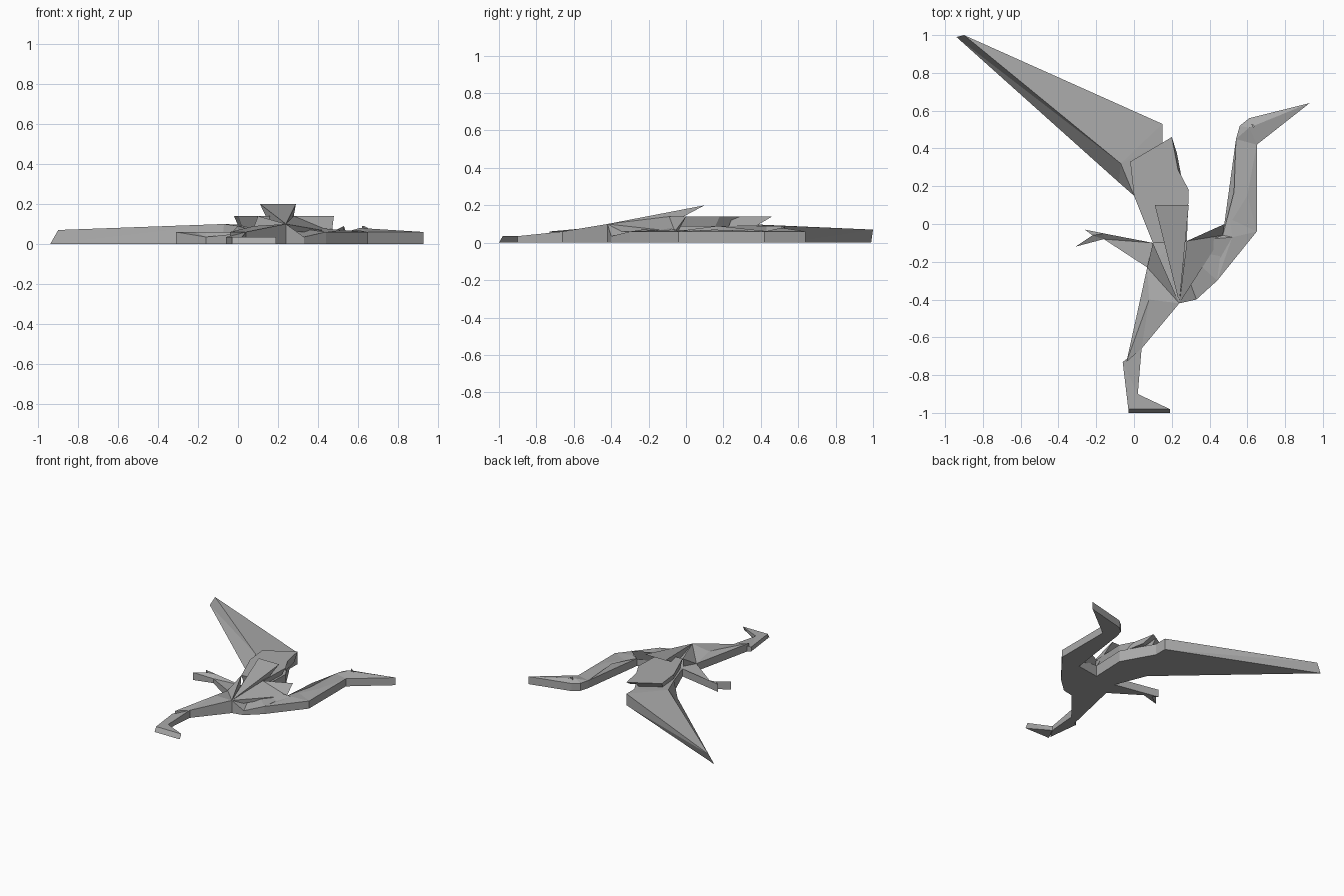
import bpy
import bmesh
from mathutils import Vector

start_cube = bpy.data.objects.get("Cube")
if start_cube:
    bpy.data.objects.remove(start_cube, do_unlink=True)

paper = bpy.data.materials.new("paper_grey")
paper.use_nodes = True
grey = (.4, .4, .4, 1)
paper.diffuse_color = grey
paper.node_tree.nodes["Principled BSDF"].inputs["Base Color"].default_value = grey


def folded_solid(name, upper_points, lower_points, peak=None):
    """Join two outlines with walls; an optional peak fans creases over the top."""
    bm = bmesh.new()
    upper = [bm.verts.new(point) for point in upper_points]
    lower = [bm.verts.new(point) for point in lower_points]
    bm.faces.new(lower[::-1])
    tip = bm.verts.new(peak) if peak else None
    for i, start in enumerate(upper):
        end = upper[i - 1]
        bm.faces.new((lower[i], lower[i - 1], end, start))
        if tip:
            bm.faces.new((start, end, tip))
    if not tip:
        bm.faces.new(upper)
    bmesh.ops.triangulate(bm, faces=bm.faces)
    bmesh.ops.recalc_face_normals(bm, faces=bm.faces)
    mesh = bpy.data.meshes.new(name)
    bm.to_mesh(mesh)
    bm.free()
    mesh.materials.append(paper)
    part = bpy.data.objects.new(name, mesh)
    bpy.context.collection.objects.link(part)


def relief(name, outline, peak=None, flare=None):
    """Slab standing on the ground; flare pushes chosen corners outwards below."""
    flare = flare or {}
    ground = []
    for i, point in enumerate(outline):
        shift = Vector(flare.get(i, (0, 0)))
        ground.append(point.xy + shift)
    folded_solid(name, outline, [point.to_3d() for point in ground], peak)


def flap(name, outline, root, reach, underside):
    """Overhanging fold whose underside draws back towards its root."""
    lower = []
    for point in outline:
        inner = root.lerp(point, reach)
        inner.z = underside
        lower.append(inner)
    folded_solid(name, outline, lower)


def at(x, y, height):
    return Vector((x, y, height))


# Heights of the paper layers
low, mid, high, layer, crest = .035, .06, .09, .14, .2

# Landmarks shared by neighbouring parts
breast = at(.24, -.42, .1)
chest = at(.33, -.4, low)
collar = at(.44, -.3, mid)
neck_bottom = at(.65, -.04, mid)
neck_inner = at(.47, -.06, mid)
loin = at(.28, -.09, high)
flank = at(.29, .18, high)
shoulder = at(.15, .43, high)
elbow = at(-.02, .33, high)
armpit = at(0, .15, high)
rump = at(.1, -.1, mid)
hip = at(.07, -.23, mid)
knee_back = at(-.04, -.73, mid)
knee_front = at(.04, -.66, mid)
heel = at(-.03, -.98, low)
instep = at(.02, -.9, low)
throat = at(.65, .42, mid)
nape = at(.54, .45, mid)

# Body
relief("body", [breast, chest, collar, neck_inner, loin, flank, shoulder,
                elbow, armpit, rump, hip], peak=at(.22, -.1, high))

# Large spread wing with a sloping leading edge
wing_tip = at(-.9, 1, .07)
wing_fold = at(-.07, .32, .1)
wing_corner = at(.15, .53, high)
relief("spread_wing", [wing_tip, wing_fold, armpit, shoulder, wing_corner],
       flare={0: (-.04, -.01), 1: (-.01, -.1)})

# Forked tail
relief("tail", [rump, at(-.16, -.05, mid), at(-.26, -.03, mid), at(-.22, -.06, mid),
                at(-.31, -.12, mid), at(-.16, -.08, low), hip])

# Leg
relief("thigh", [breast, hip, knee_back, knee_front], peak=at(.08, -.4, high))
shin_top = at(-.06, -.73, low)
relief("shin", [shin_top, heel, instep, knee_front])
relief("foot", [heel, at(.19, -.98, low), instep],
       flare={0: (0, -.02), 1: (0, -.02)})

# Neck, a lower bend and a long upper length
relief("neck_bend", [chest, collar, neck_bottom, at(.5, .1, mid), neck_inner, loin],
       peak=at(.52, -.07, .07))
relief("neck", [neck_bottom, throat, nape, neck_inner], peak=at(.6, .15, .07))
flap("neck_fold", [neck_inner, at(.53, .17, high), nape], neck_inner, .9, low)

# Head, long beak and raised eye
beak_tip = at(.93, .64, mid)
crown = at(.61, .56, mid)
relief("head", [nape, throat, beak_tip, crown, at(.56, .52, mid)],
       peak=at(.61, .51, .08))
relief("eye", [at(.62, .53, high), at(.63, .51, high), at(.65, .52, .08)])

# Folded wing rising backwards from the breast
flap("raised_fold", [breast, at(.29, .1, crest), at(.11, .1, crest)],
     breast, .6, high)

# Layered folds around the raised wing
layer_points = [loin, flank, at(.19, .37, layer), shoulder, elbow, armpit, rump]
for point in layer_points:
    point.z = layer
flap("rear_fold", layer_points, at(.15, 0, high), .8, mid)
flap("rear_point", [at(.24, .25, layer), at(.2, .46, layer), shoulder],
     flank, .7, high)
flap("left_fold", [breast, neck_inner, at(.48, 0, layer), loin], breast, .9, mid)
flap("right_fold", [breast, rump, hip], breast, .9, mid)
